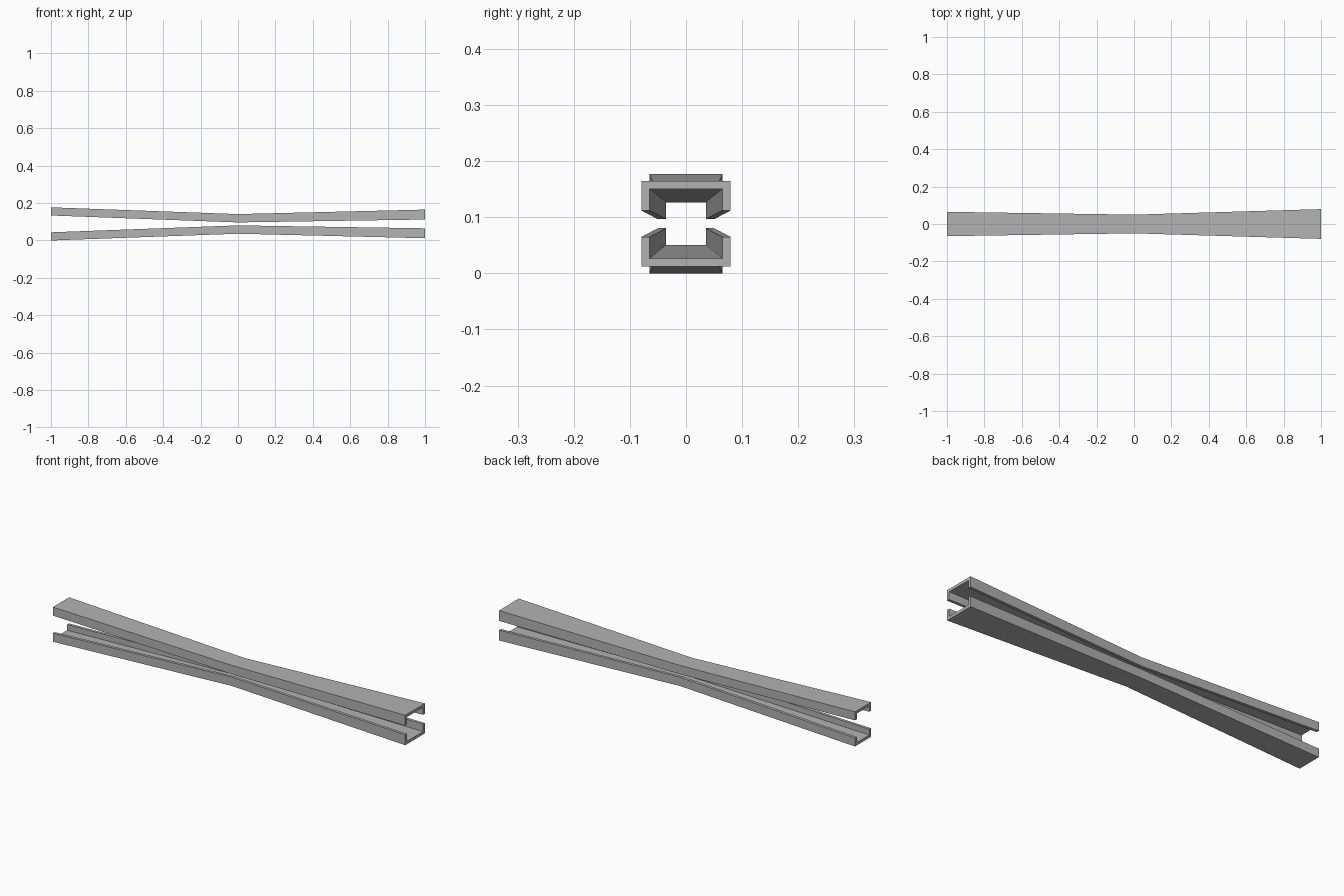
import bpy
import bmesh

cube = bpy.data.objects.get("Cube")
if cube:
    bpy.data.objects.remove(cube, do_unlink=True)

steel = bpy.data.materials.new("grey_steel")
steel.use_nodes = True
colour = (0.45, 0.45, 0.45, 1)
steel.diffuse_color = colour
steel.node_tree.nodes["Principled BSDF"].inputs["Base Color"].default_value = colour

MID_Z = 0.0885
WALL = 0.0145
# stations along the rail: x, half width, outer height and flange lip above the middle
STATIONS = [(-1, 0.065, 0.0885, 0.045),
            (0, 0.05, 0.0525, 0.008),
            (1, 0.0795, 0.0765, 0.0235)]


def channel_profile(half, outer, lip):
    """U-shaped section, from one flange lip round to the other."""
    inner, ceiling = half - WALL, outer - WALL
    return [(-half, lip), (-half, outer), (half, outer), (half, lip),
            (inner, lip), (inner, ceiling), (-inner, ceiling), (-inner, lip)]


def build_rail(name, side):
    """Loft the section through the stations; side flips it up or down."""
    bm = bmesh.new()
    rings = [[bm.verts.new((x, y, MID_Z + side * h))
              for y, h in channel_profile(half, outer, lip)]
             for x, half, outer, lip in STATIONS]
    for a, b in zip(rings, rings[1:]):
        for i in range(len(a)):
            j = (i + 1) % len(a)
            bm.faces.new((a[i], a[j], b[j], b[i]))
    # end caps: two flanges and the web
    for r in (rings[0], rings[-1]):
        for quad in ((0, 1, 6, 7), (1, 2, 5, 6), (2, 3, 4, 5)):
            bm.faces.new([r[i] for i in quad])
    bmesh.ops.recalc_face_normals(bm, faces=bm.faces)
    mesh = bpy.data.meshes.new(name)
    bm.to_mesh(mesh)
    bm.free()
    mesh.materials.append(steel)
    obj = bpy.data.objects.new(name, mesh)
    bpy.context.collection.objects.link(obj)


build_rail("upper_channel", 1)
build_rail("lower_channel", -1)
